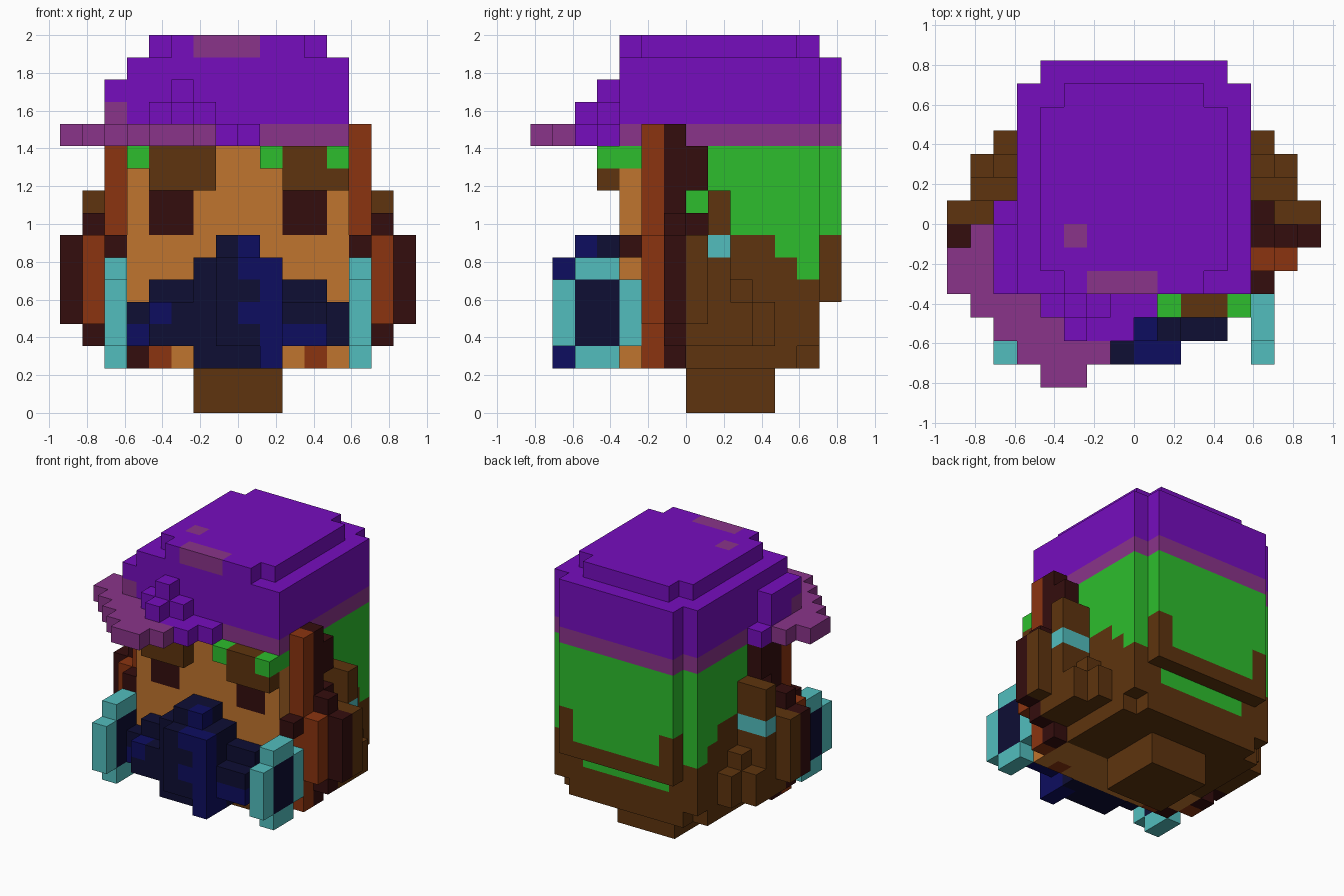
import bpy
import bmesh
from mathutils import Vector

if "Cube" in bpy.data.objects:
    bpy.data.objects.remove(bpy.data.objects["Cube"], do_unlink=True)

UNIT = 2 / 17


def linear(value):
    value /= 255
    return value / 12.92 if value < 0.04 else ((value + 0.055) / 1.055) ** 2.4


def material(name, *rgb):
    mat = bpy.data.materials.new(name)
    mat.use_nodes = True
    colour = (*[linear(v) for v in rgb], 1)
    mat.diffuse_color = colour
    mat.node_tree.nodes["Principled BSDF"].inputs["Base Color"].default_value = colour
    return mat


purple = material("purple", 118, 13, 190)
plum = material("plum", 138, 52, 138)
skin = material("tan skin", 192, 117, 46)
green = material("green", 45, 190, 45)
brown = material("brown", 94, 52, 14)
rust = material("rust", 139, 52, 16)
maroon = material("dark maroon", 52, 13, 13)
navy = material("dark navy", 14, 14, 52)
blue = material("blue", 13, 13, 96)
cyan = material("cyan", 82, 190, 190)

cells = {}  # grid cell -> (part name, material)


def block(part, mat, xs, ys, zs, mirror=False):
    """Fill a box of unit cubes; later blocks replace earlier ones."""
    for x in range(*xs):
        for y in range(*ys):
            for z in range(*zs):
                cells[x, y, z] = (part, mat)
                if mirror:
                    cells[-1 - x, y, z] = (part, mat)


def sides(part, mat, xs, ys, zs):
    block(part, mat, xs, ys, zs, mirror=True)


# Neck and head core
block("neck", brown, (-2, 2), (0, 4), (0, 2))
block("face", skin, (-5, 5), (-3, 0), (2, 12))
block("head_back", brown, (-5, 5), (0, 5), (2, 3))
block("head_back", brown, (-4, 4), (5, 6), (2, 3))
block("head_back", brown, (-5, 5), (0, 6), (3, 12))

# Green hair over the stepped brown nape
for y in range(6):
    low = {4: 7, 5: 6}.get(y, 8)
    sides("hair", green, (4, 5), (y, y + 1), (low, 12))
block("hair", green, (-4, 4), (6, 7), (5, 12))
block("hair", green, (-3, 3), (5, 6), (4, 5))
block("hair_trim", brown, (-4, 4), (6, 7), (5, 6))
sides("hair_trim", brown, (3, 4), (6, 7), (5, 8))

# Eyes, brows and chin marks
sides("eyes", maroon, (2, 4), (-3, -2), (8, 10))
sides("brows", brown, (2, 4), (-4, -3), (10, 12))
block("brows", brown, (-2, -1), (-4, -3), (10, 12))
block("brows", brown, (4, 5), (-4, -3), (10, 11))
sides("brow_tips", green, (4, 5), (-4, -2), (11, 12))
block("brow_tips", green, (1, 2), (-4, -3), (11, 12))
sides("chin_marks", rust, (3, 4), (-3, -2), (2, 3))
block("chin_marks", maroon, (-5, -4), (-3, -2), (2, 3))

# Beard, growing outward towards the middle
sides("beard", navy, (0, 5), (-4, -3), (3, 5))
sides("beard", navy, (0, 4), (-4, -3), (5, 6))
sides("beard", navy, (0, 4), (-5, -4), (3, 5))
sides("beard", navy, (0, 2), (-5, -3), (2, 7))
sides("beard", navy, (0, 1), (-5, -3), (7, 8))
block("beard", navy, (-1, 2), (-6, -5), (3, 7))
block("beard", blue, (0, 1), (-5, -4), (7, 8))
block("beard", blue, (0, 2), (-6, -5), (6, 7))
block("beard", blue, (1, 2), (-6, -5), (5, 6))
block("beard", blue, (0, 2), (-6, -5), (4, 5))
block("beard", blue, (1, 2), (-6, -4), (2, 4))
block("beard", blue, (2, 4), (-5, -4), (3, 4))
block("beard", blue, (-5, -4), (-4, -3), (3, 4))
block("beard", blue, (-4, -3), (-5, -4), (4, 5))

# Cyan cheek discs with dark centres
sides("cheek_disc", cyan, (5, 6), (-6, -2), (3, 6))
sides("cheek_disc", cyan, (5, 6), (-5, -3), (2, 7))
sides("cheek_disc_centre", navy, (5, 6), (-5, -3), (3, 6))
sides("cheek_pin", maroon, (5, 6), (-3, -2), (7, 8))

# Side straps and ear pads
sides("strap", rust, (5, 6), (-2, -1), (2, 12))
sides("strap", maroon, (5, 6), (-1, 0), (2, 12))
block("strap", rust, (5, 6), (-2, -1), (12, 13))
block("strap", maroon, (5, 6), (-1, 0), (12, 13))
sides("strap", maroon, (5, 6), (0, 1), (10, 12))
sides("strap", maroon, (5, 6), (0, 1), (8, 9))
sides("ear_pad", rust, (6, 7), (-2, -1), (4, 8))
sides("ear_pad", maroon, (6, 7), (-1, 0), (3, 9))
sides("ear_pad", maroon, (7, 8), (-1, 0), (4, 8))
sides("ear_pad", brown, (5, 7), (0, 1), (3, 8))
sides("ear_pad", brown, (7, 8), (0, 1), (4, 8))

# Stepped side locks behind the ear pads
sides("side_lock", brown, (5, 7), (1, 2), (3, 7))
sides("side_lock", brown, (5, 6), (2, 3), (3, 6))
sides("side_lock", brown, (6, 7), (2, 3), (3, 5))
sides("side_lock", brown, (5, 6), (3, 4), (3, 5))
sides("ear_ring", cyan, (5, 7), (1, 2), (7, 8))
sides("ear_top", brown, (5, 7), (1, 2), (8, 10))

# Cap crown and band
for mat, zs in ((plum, (12, 13)), (purple, (13, 16))):
    part = "cap_band" if mat == plum else "cap"
    block(part, mat, (-5, 5), (-3, 6), zs)
    block(part, mat, (-4, 4), (6, 7), zs)
block("cap", purple, (-4, 4), (-2, 5), (16, 17))
block("cap", purple, (-3, 3), (-3, 6), (16, 17))
block("cap_patch", plum, (-2, 1), (-3, -2), (16, 17))
block("cap_patch", plum, (-3, -2), (-1, 0), (16, 17))

# Brim turned to one side, one row per column of cells
rows = {-8: (-3, -1), -7: (-4, 0), -6: (-5, 0), -5: (-6, -3),
        -4: (-7, -3), -3: (-7, -3), -2: (-6, -3)}
for x, ys in rows.items():
    block("brim", plum, (x, x + 1), ys, (12, 13))

# Puffs where the brim meets the cap
block("cap_puffs", purple, (-3, 0), (-5, -3), (12, 13))
block("cap_puffs", purple, (0, 1), (-4, -3), (12, 13))
block("cap_puffs", purple, (-4, -1), (-4, -3), (13, 14))
block("cap_puffs", purple, (-3, -2), (-5, -4), (13, 14))
block("cap_puffs", purple, (-3, -2), (-4, -3), (14, 15))
block("cap_puffs", purple, (-6, -5), (-3, 0), (13, 15))
block("cap_puffs", purple, (-6, -5), (0, 1), (12, 13))
block("brim", plum, (-6, -5), (-3, -2), (13, 14))


def build_part(name):
    """Mesh the exposed cube sides of one part."""
    bm = bmesh.new()
    mats = []
    corners = {}

    def corner(point):
        key = tuple(point)
        if key not in corners:
            corners[key] = bm.verts.new(Vector(key) * UNIT)
        return corners[key]

    for cell, (part, mat) in cells.items():
        if part != name:
            continue
        if mat not in mats:
            mats.append(mat)
        for axis in range(3):
            for step in (-1, 1):
                beside = list(cell)
                beside[axis] += step
                if tuple(beside) in cells:
                    continue
                u, v = (axis + 1) % 3, (axis + 2) % 3
                loop = []
                for du, dv in ((0, 0), (1, 0), (1, 1), (0, 1))[::step]:
                    p = list(cell)
                    p[axis] += step > 0
                    p[u] += du
                    p[v] += dv
                    loop.append(corner(p))
                face = bm.faces.new(loop)
                face.material_index = mats.index(mat)
    mesh = bpy.data.meshes.new(name)
    bm.to_mesh(mesh)
    bm.free()
    for mat in mats:
        mesh.materials.append(mat)
    bpy.context.collection.objects.link(bpy.data.objects.new(name, mesh))


for part_name in dict.fromkeys(part for part, _ in cells.values()):
    build_part(part_name)
